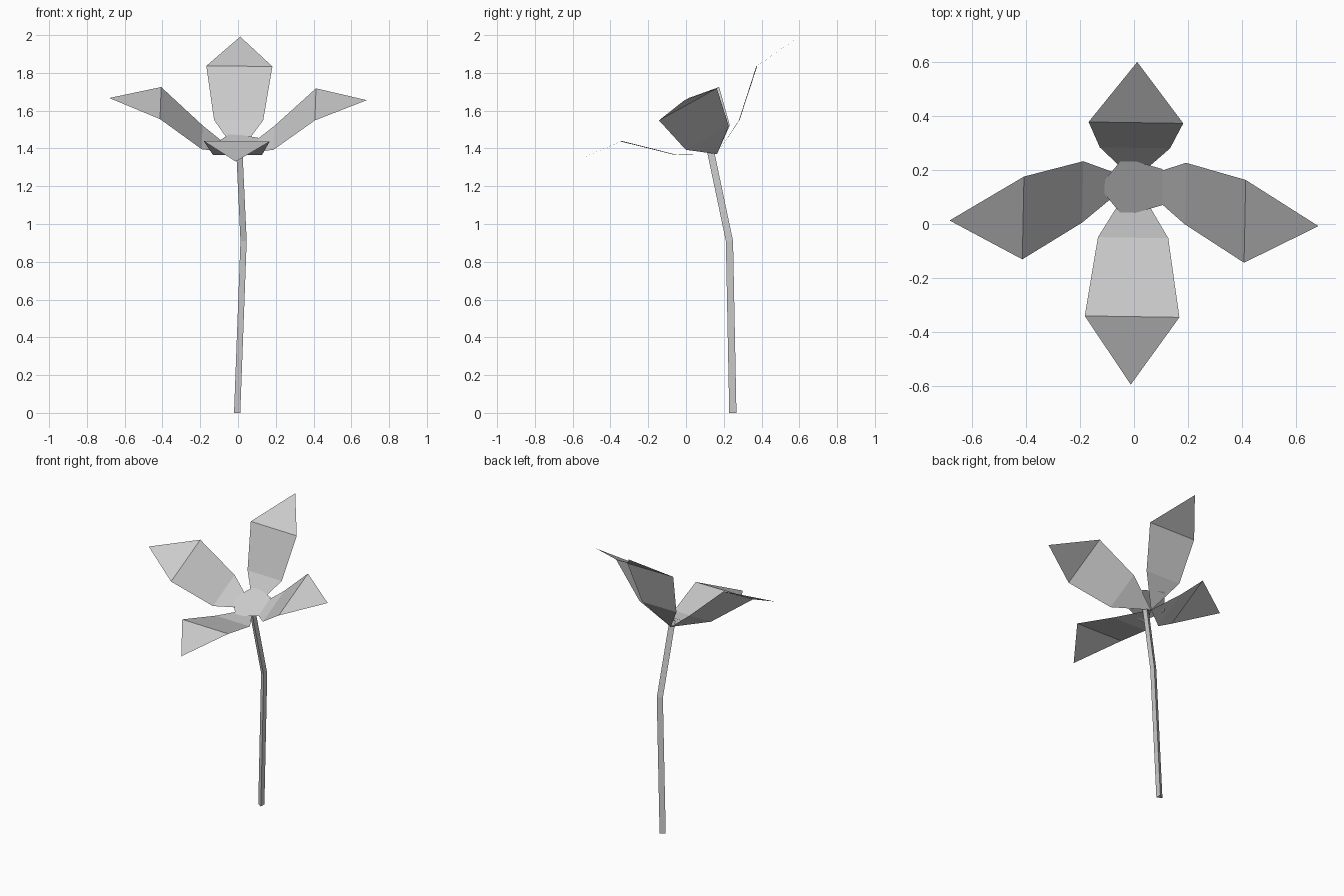
import bpy
import math
from mathutils import Matrix, Vector

cube = bpy.data.objects.get("Cube")
if cube:
    bpy.data.objects.remove(cube, do_unlink=True)

grey = bpy.data.materials.new("plain_grey")
grey.use_nodes = True
COLOUR = (0.6, 0.6, 0.6, 1)
grey.diffuse_color = COLOUR
grey.node_tree.nodes["Principled BSDF"].inputs["Base Color"].default_value = COLOUR


def add_part(name, verts, faces, matrix=Matrix()):
    mesh = bpy.data.meshes.new(name)
    mesh.from_pydata([matrix @ Vector(v) for v in verts], [], faces)
    mesh.materials.append(grey)
    obj = bpy.data.objects.new(name, mesh)
    bpy.context.collection.objects.link(obj)
    return obj


# The flower head leans towards the front
head = Matrix.Translation((0, 0.164, 1.37)) @ Matrix.Rotation(math.radians(29), 4, "X")

# Petals: thin folded sheets, pointed at both ends
PETAL_ROWS = [(0.19, 0.13, 0.10), (0.41, 0.175, 0.305)]  # reach, half width, height
petal_verts = [(0, 0, 0)]
for reach, half, height in PETAL_ROWS:
    petal_verts += [(reach, -half, height), (reach, half, height)]
petal_verts.append((0.682, 0, 0.333))
petal_faces = [(0, 1, 2), (1, 3, 4, 2), (3, 5, 4)]

for i, side in enumerate(("left", "back", "right", "front")):
    turn = Matrix.Rotation(math.radians(90 * i - 1), 4, "Z")
    add_part(side + "_petal", petal_verts, petal_faces, head @ turn)

# Flower centre: flat pentagon
angles = [math.pi + math.tau * i / 5 for i in range(5)]
add_part("flower_centre", [(0.13 * math.cos(a), 0.13 * math.sin(a), 0.057) for a in angles],
         [tuple(range(5))], head)

# Stem: bent three-sided tube
STEM_PATH = [(0.001, 0.248, 0), (0.035, 0.23, 0.91), (0.012, 0.127, 1.4)]
SIDES = 3
stem_verts = []
for x, y, z in STEM_PATH:
    for i in range(SIDES):
        a = math.pi + math.tau * i / SIDES
        stem_verts.append((x + 0.022 * math.cos(a), y + 0.022 * math.sin(a), z))
stem_faces = [tuple(reversed(range(SIDES)))]
for ring in range(len(STEM_PATH) - 1):
    for i in range(SIDES):
        a, b = ring * SIDES + i, ring * SIDES + (i + 1) % SIDES
        stem_faces.append((a, b, b + SIDES, a + SIDES))
add_part("stem", stem_verts, stem_faces)
